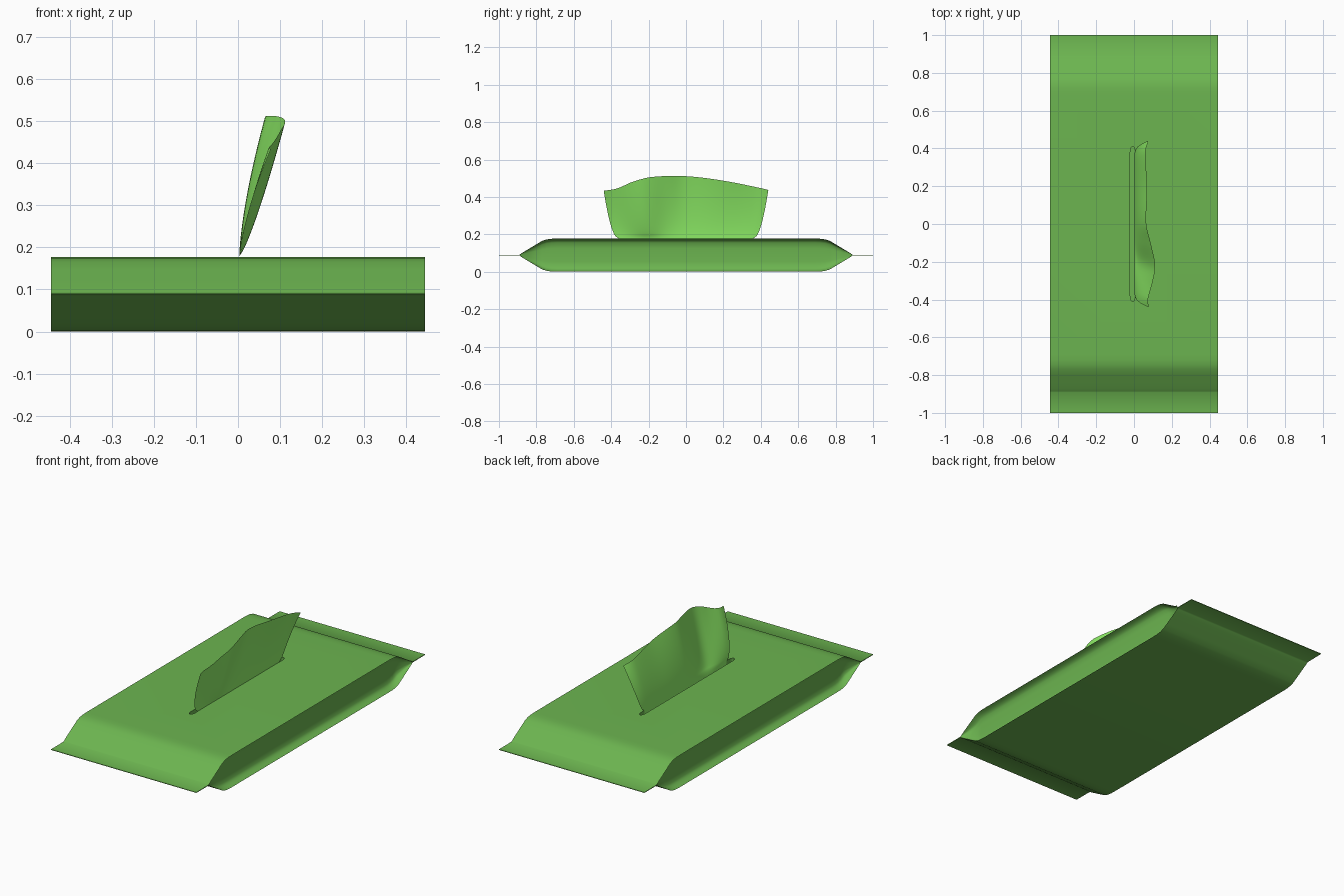
import bpy, bmesh, math

if "Cube" in bpy.data.objects:
    bpy.data.objects.remove(bpy.data.objects["Cube"])

W, MID = 0.445, 0.089


def material(name, rgb):
    m = bpy.data.materials.new(name)
    m.diffuse_color = (*rgb, 1)
    m.use_nodes = True
    m.node_tree.nodes["Principled BSDF"].inputs["Base Color"].default_value = m.diffuse_color
    return m


def activate(ob):
    bpy.ops.object.select_all(action='DESELECT')
    ob.select_set(True)
    bpy.context.view_layer.objects.active = ob


def make(name, bm, mat=None):
    me = bpy.data.meshes.new(name)
    bm.to_mesh(me)
    bm.free()
    ob = bpy.data.objects.new(name, me)
    bpy.context.collection.objects.link(ob)
    if mat:
        me.materials.append(mat)
    return ob


def smooth(ob, angle):
    activate(ob)
    bpy.ops.object.shade_smooth_by_angle(angle=math.radians(angle))


def interp(x, pts):
    # smooth interpolation through (x, value) pairs
    n = len(pts)
    x = max(pts[0][0], min(pts[-1][0], x))
    i = next(k for k in range(n - 1) if x <= pts[k + 1][0])
    (x0, a), (x1, b) = pts[i], pts[i + 1]
    slope = lambda k: ((pts[min(k + 1, n - 1)][1] - pts[max(k - 1, 0)][1])
                       / (pts[min(k + 1, n - 1)][0] - pts[max(k - 1, 0)][0]))
    h = x1 - x0
    t = (x - x0) / h
    return ((2*t**3 - 3*t*t + 1) * a + (t**3 - 2*t*t + t) * h * slope(i)
            + (3*t*t - 2*t**3) * b + (t**3 - t*t) * h * slope(i + 1))


pack_mat = material("pack_green", (0.15, 0.46, 0.08))
sheet_mat = material("sheet_green", (0.28, 0.88, 0.14))

# pack: sealed pillow with side walls tucked in like gussets
half = [(0.0, .0885), (.69, .0885), (.72, .0875), (.745, .084), (.77, .076),
        (.80, .058), (.84, .034), (.87, .016), (.885, .006), (.89, .002), (1.0, .0015)]
rows = [(-y, h) for y, h in reversed(half[1:])] + half
bm = bmesh.new()
steps = [1, .98, .94, .87, .75, .4, 0, -.4, -.75, -.87, -.94, -.98, -1]
rings = []
for y, h in rows:
    d = 0.04 * min(1, max(0, h - .002) / .05)
    side = [(W - d * (1 - abs(t) ** 9), t * h) for t in steps]
    loop = side + [(-x, z) for x, z in reversed(side)]
    rings.append([bm.verts.new((x, y, MID + z)) for x, z in loop])
for a, b in zip(rings, rings[1:]):
    for i in range(len(a)):
        j = (i + 1) % len(a)
        bm.faces.new((a[i], a[j], b[j], b[i]))
bm.faces.new(rings[0])
bm.faces.new(rings[-1])
bmesh.ops.recalc_face_normals(bm, faces=bm.faces)
pack = make("pack", bm, pack_mat)

# opening slit, cut into the top
bm = bmesh.new()
outline = []
for s in (1, -1):
    for k in range(9):
        a = math.pi * (k / 8 + (s < 0))
        outline.append((-.007 + .013 * math.cos(a), s * .38 + .03 * math.sin(a)))
f = bm.faces.new([bm.verts.new((x, y, .12)) for x, y in outline])
ext = bmesh.ops.extrude_face_region(bm, geom=[f])
bmesh.ops.translate(bm, vec=(0, 0, .12),
                    verts=[v for v in ext['geom'] if isinstance(v, bmesh.types.BMVert)])
bmesh.ops.recalc_face_normals(bm, faces=bm.faces)
cutter = make("slit_cutter", bm)
cutter.hide_render = True
cut = pack.modifiers.new("slit", 'BOOLEAN')
cut.operation = 'DIFFERENCE'
cut.solver = 'EXACT'
cut.object = cutter
activate(pack)
bpy.ops.object.modifier_apply(modifier=cut.name)
bpy.data.objects.remove(cutter)
smooth(pack, 40)

# wavy sheet pulled out of the slit
top_z = [(-.44, .433), (-.37, .445), (-.28, .483), (-.18, .507), (0, .511),
         (.2, .487), (.42, .443), (.44, .437)]
top_x = [(-.44, .078), (-.40, .074), (-.30, .10), (-.22, .112), (-.1, .088),
         (0, .065), (.2, .070), (.38, .060), (.44, .076)]
bm = bmesh.new()
NU, NV = 48, 20
grid = []
for j in range(NV + 1):
    v = j / NV
    w = .36 + .08 * v ** .5
    row = []
    for i in range(NU + 1):
        u = i / NU * 2 - 1
        # belly near the front end, hollow elsewhere
        p = 1.5 - .7 * math.exp(-((.44 * u + .24) / .14) ** 2)
        x = .003 + (interp(.44 * u, top_x) - .003) * v ** p
        z = .178 + (interp(.44 * u, top_z) - .178) * v
        row.append(bm.verts.new((x, w * u, z)))
    grid.append(row)
# tucked lower edge inside the pack
grid.insert(0, [bm.verts.new((.003, v.co.y, .13)) for v in grid[0]])
for a, b in zip(grid, grid[1:]):
    for i in range(NU):
        bm.faces.new((a[i], a[i + 1], b[i + 1], b[i]))
smooth(make("sheet", bm, sheet_mat), 60)
